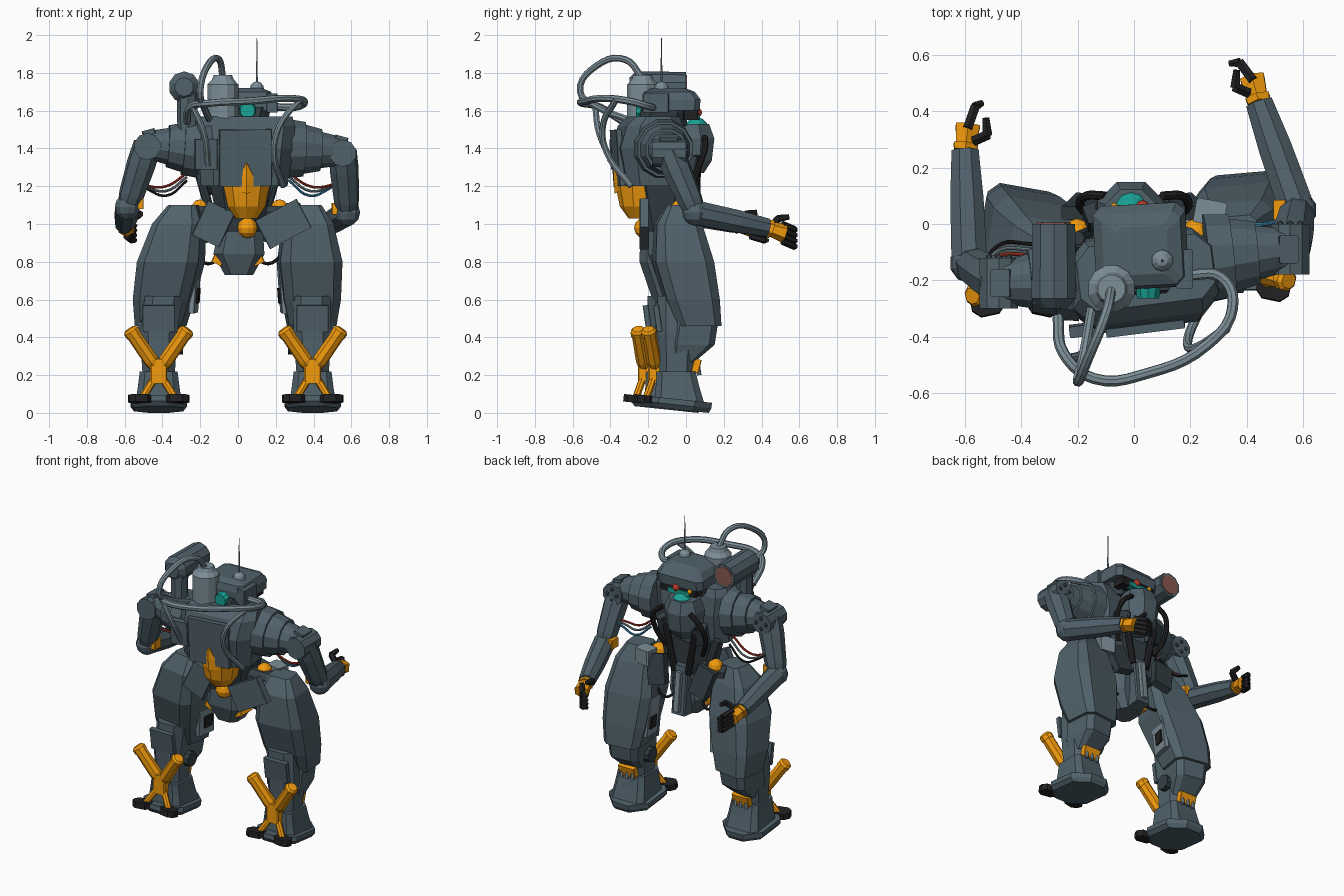
import bpy, bmesh, math
from math import pi, sin, cos, radians
from mathutils import Vector as V, Matrix as M

if "Cube" in bpy.data.objects:
    bpy.data.objects.remove(bpy.data.objects["Cube"])

def mat(name, c):
    m = bpy.data.materials.new(name)
    m.diffuse_color = (*c, 1)
    m.use_nodes = True
    m.node_tree.nodes["Principled BSDF"].inputs["Base Color"].default_value = m.diffuse_color
    return m

BLUE = mat("slate", (.08, .12, .145))
DARK = mat("dark_slate", (.035, .05, .06))
PALE = mat("pale_steel", (.2, .27, .31))
BLACK = mat("black", (.015, .015, .017))
ORANGE = mat("orange", (.9, .33, .004))
TEAL = mat("teal", (.01, .36, .3))
RED = mat("red", (.45, .04, .02))
LENS = mat("lens", (.25, .1, .08))
CABLE = mat("blue_cable", (.05, .25, .45))
I = M.Identity(4)

def rings(name, loops, m):
    """Skin a list of equal-length vertex loops and cap the ends."""
    bm = bmesh.new()
    vs = [[bm.verts.new(p) for p in l] for l in loops]
    n = len(vs[0])
    for a, b in zip(vs, vs[1:]):
        for i in range(n):
            bm.faces.new((a[i], a[(i+1) % n], b[(i+1) % n], b[i]))
    bm.faces.new(vs[0]); bm.faces.new(vs[-1])
    bmesh.ops.recalc_face_normals(bm, faces=bm.faces)
    me = bpy.data.meshes.new(name)
    bm.to_mesh(me); bm.free()
    me.materials.append(m)
    o = bpy.data.objects.new(name, me)
    bpy.context.collection.objects.link(o)
    return o

def loft(name, secs, m, T=I, c=.22):
    """Chamfered box sections (z, x0, x1, y0, y1)."""
    loops = []
    for z, x0, x1, y0, y1 in secs:
        k = c * min(x1 - x0, y1 - y0)
        pts = [(x0+k, y0), (x1-k, y0), (x1, y0+k), (x1, y1-k), (x1-k, y1), (x0+k, y1), (x0, y1-k), (x0, y0+k)]
        loops.append([T @ V((x, y, z)) for x, y in pts])
    return rings(name, loops, m)

def box(name, p, s, m, rot=(0, 0, 0), c=.08):
    R = M.Translation(p)
    for a, ax in zip(rot, 'XYZ'):
        R = R @ M.Rotation(radians(a), 4, ax)
    x, y, z = (k / 2 for k in s)
    return loft(name, [(-z, -x, x, -y, y), (z, -x, x, -y, y)], m, R, c)

def turn(name, a, b, prof, m, n=8):
    """Turned shape along a-b from (fraction, radius) pairs."""
    a, b = V(a), V(b)
    q = (b - a).to_track_quat('Z', 'Y')
    loops = [[a.lerp(b, t) + q @ V((r*cos(2*pi*(i+.5)/n), r*sin(2*pi*(i+.5)/n), 0)) for i in range(n)]
             for t, r in prof]
    return rings(name, loops, m)

def rod(name, a, b, r, m, r2=None, n=8):
    return turn(name, a, b, [(0, r), (1, r if r2 is None else r2)], m, n)

def ball(name, p, r, m, n=10, d=(0, 0, 1)):
    p, d = V(p), V(d) * r
    prof = [((1 - cos(pi*k/6)) / 2, max(r*sin(pi*k/6), r*.05)) for k in range(7)]
    return turn(name, p - d, p + d, prof, m, n)

def hose(name, pts, r, m):
    cu = bpy.data.curves.new(name, 'CURVE')
    cu.dimensions = '3D'
    cu.bevel_depth, cu.bevel_resolution, cu.resolution_u = r, 2, 5
    cu.use_fill_caps = True
    sp = cu.splines.new('BEZIER')
    sp.bezier_points.add(len(pts) - 1)
    for bp, p in zip(sp.bezier_points, pts):
        bp.co = p
        bp.handle_left_type = bp.handle_right_type = 'AUTO'
    cu.materials.append(m)
    o = bpy.data.objects.new(name, cu)
    bpy.context.collection.objects.link(o)
    bpy.ops.object.select_all(action='DESELECT')
    o.select_set(True)
    bpy.context.view_layer.objects.active = o
    bpy.ops.object.convert(target='MESH')
    bpy.context.object.data.polygons.foreach_set("use_smooth", [False] * len(bpy.context.object.data.polygons))

# torso, slightly turned
T = M.Translation((.02, -.16, 0)) @ M.Rotation(radians(7), 4, 'Z')
loft("torso", [(1.2, -.23, .23, -.17, .1), (1.4, -.25, .26, -.21, .13), (1.52, -.25, .27, -.18, .12), (1.57, -.22, .26, -.13, .1)], BLUE, T)
box("back_panel", (.04, -.362, 1.35), (.28, .03, .3), BLUE, (4, 0, 7))
box("side_panel", (-.17, -.375, 1.37), (.12, .04, .16), BLUE, (3, 0, 7))
turn("chest", (-.01, .03, 1.27), (-.01, .03, 1.53), [(0, .07), (.25, .115), (.7, .13), (1, .1)], BLUE)
ball("chest_dome", (-.01, .055, 1.5), .065, TEAL)
loft("waist", [(.96, -.1, .13, -.22, 0), (1.22, -.15, .18, -.28, .02)], DARK)
for s in (-1, 1):
    rod("chest_strut", (s*.12, .06, 1.36), (s*.05, .05, 1.02), .022, BLACK)
    rod("waist_piston", (s*.2, -.05, 1.25), (s*.13, -.02, 1.0), .025, DARK)
    box("chest_vent", (s*.13, .03, 1.3), (.09, .07, .12), DARK, (-15, 0, -s*20))
    hose("chest_hose", [(s*.1, .1, 1.46), (s*.17, .1, 1.4), (s*.19, .06, 1.28), (s*.14, .02, 1.16)], .016, BLACK)

# orange tail pod
turn("tail_pod", (.045, -.245, 1.03), (.045, -.245, 1.21), [(0, .06), (.35, .105), (1, .13)], ORANGE, 10)
turn("pod_spike", (.045, -.31, 1.2), (.045, -.38, 1.32), [(0, .078), (.5, .045), (1, .004)], ORANGE, 6)
ball("pod_joint", (.05, -.22, .98), .055, ORANGE)

# pelvis and skirts
loft("pelvis", [(.73, -.07, .08, -.16, 0), (.84, -.13, .14, -.2, .02), (1.0, -.1, .13, -.2, .02)], BLUE)
box("pelvis_front", (0, .03, .9), (.1, .09, .32), BLUE, (6, 0, 0))
box("pelvis_ridge", (0, .08, .9), (.04, .04, .26), PALE, (6, 0, 0))
rod("hip_axle", (-.28, -.06, 1.04), (.34, -.06, 1.04), .06, DARK)
box("back_skirt_left", (-.13, -.22, 1.0), (.16, .05, .2), BLUE, (0, 25, 0))
box("back_skirt_right", (.24, -.22, 1.0), (.25, .05, .17), BLUE, (0, -28, 0))
box("hip_box", (.27, .04, 1.06), (.11, .09, .1), PALE, (0, 0, -10))
for s in (-1, 1):
    box("front_skirt", (s*.17, .06, 1.0), (.13, .05, .19), DARK, (15, s*15, 0))
    ball("hip_joint", (s*.21 + .01, -.03, 1.08), .05, ORANGE)
    box("pelvis_trim", (s*.1, -.1, .82), (.06, .12, .07), ORANGE, (0, -s*25, 0))
    hose("hip_cable", [(s*.1, -.03, .82), (s*.16, 0, .79), (s*.24, -.02, .84)], .009, BLACK)

# head
H = M.Translation((.02, -.1, 0)) @ M.Rotation(radians(3), 4, 'Z')
loft("neck", [(1.52, -.12, .13, -.16, .1), (1.62, -.13, .15, -.14, .1)], DARK, H)
loft("head", [(1.6, -.16, .17, -.13, .165), (1.66, -.16, .17, -.13, .17), (1.7, -.13, .15, -.12, .14), (1.72, -.08, .1, -.08, .09)], BLUE, H, .1)
box("visor", (.02, .02, 1.575), (.26, .08, .05), BLACK, (0, 0, 3))
box("visor_glass", (.01, .05, 1.565), (.16, .04, .03), TEAL, (0, 0, 3))
ball("red_eye", (.03, .06, 1.59), .025, RED)
ball("small_eye", (-.07, .06, 1.585), .015, ORANGE)
rod("back_lamp", (.05, -.2, 1.6), (.05, -.265, 1.6), .055, TEAL, .04, 10)
box("head_side_box", (.18, -.16, 1.64), (.06, .14, .1), BLUE)

# antenna and canister
ball("antenna_base", (.1, -.13, 1.715), .04, PALE)
rod("antenna", (.1, -.13, 1.73), (.1, -.13, 1.985), .006, PALE, .002, 6)
turn("canister", (-.08, -.23, 1.53), (-.08, -.23, 1.79), [(0, .085), (.8, .085), (.9, .06), (1, .05)], PALE, 12)

# shoulder lamp
turn("searchlight", (-.285, -.3, 1.725), (-.285, 0, 1.725), [(0, .05), (.12, .083), (1, .08)], BLUE, 10)
rod("searchlight_lens", (-.285, -.02, 1.725), (-.285, .005, 1.725), .065, LENS, n=10)
rod("searchlight_neck", (-.265, -.25, 1.45), (-.27, -.24, 1.7), .055, BLUE)

# large hoses
hose("hose_arch", [(-.08, -.23, 1.77), (-.1, -.32, 1.87), (-.16, -.47, 1.84), (-.2, -.56, 1.7), (-.18, -.47, 1.62), (-.15, -.3, 1.55)], .018, PALE)
hose("hose_collar", [(-.27, -.33, 1.54), (-.25, -.46, 1.62), (-.14, -.55, 1.64), (.05, -.53, 1.65), (.26, -.43, 1.665), (.35, -.3, 1.65), (.31, -.19, 1.62), (.19, -.18, 1.62)], .02, PALE)
hose("hose_right", [(.33, -.37, 1.66), (.22, -.44, 1.52), (.19, -.42, 1.38), (.24, -.29, 1.2)], .017, PALE)
hose("hose_left", [(-.24, -.48, 1.62), (-.18, -.46, 1.48), (-.16, -.38, 1.31)], .017, PALE)

# arms
def arm(side, s, root, sh, el, wr, palm, tip):
    root, sh, el, wr, palm, tip = map(V, (root, sh, el, wr, palm, tip))
    turn(side + "_shoulder_cone", root, sh, [(0, .16), (.3, .15), (.3, .135), (.6, .115), (.6, .1), (1, .075)], BLUE, 12)
    rod(side + "_shoulder", sh + V((0, -.09, -.01)), sh + V((0, .09, -.01)), .072, BLUE, n=10)
    box(side + "_shoulder_cap", sh + V((-s*.01, 0, .055)), (.07, .1, .05), BLUE, (0, s*15, 0))
    for k in range(4):
        a = pi*k/2
        ball(side + "_bolt", sh + V((.035*cos(a), .09, .035*sin(a) - .01)), .013, DARK, 6)
    turn(side + "_upper_arm", sh, el, [(0, .075), (.3, .078), (.8, .068), (1, .055)], BLUE)
    ball(side + "_elbow", el, .07, BLUE)
    box(side + "_elbow_cuff", el + V((-s*.06, 0, .02)), (.05, .07, .06), ORANGE)
    turn(side + "_forearm", el - (wr - el)*.08, wr, [(0, .05), (.12, .068), (.6, .064), (1, .052)], BLUE)
    turn(side + "_hand", wr, palm, [(0, .045), (.25, .05), (.25, .04), (1, .05)], ORANGE, 6)
    for k in range(4):
        z = V((0, 0, .045 - .03*k))
        mid = palm.lerp(tip, .45) + z + (palm - wr)*.35
        rod(side + "_finger", palm + z - (palm - wr)*.1, mid, .019, BLACK, n=6)
        rod(side + "_fingertip", mid, tip + z*.8, .018, BLACK, .012, 6)
    t = wr.lerp(palm, .4) + V((-s*.03, 0, .03))
    k = t + V((-s*.045, .02, .03))
    rod(side + "_thumb", t, k, .02, BLACK, n=6)
    rod(side + "_thumb_tip", k, k + V((s*.005, .06, .01)), .02, BLACK, .014, 6)
    # loose cables under the shoulder
    for i, m in enumerate((RED, PALE, CABLE if s > 0 else BLACK)):
        y = root.y + .07 + .02*i
        hose(side + "_arm_cable", [(s*.27, y, 1.27 - .02*i), (s*.38, y + .01, 1.2 - .025*i), (s*.47, y + .01, 1.2 - .01*i), (s*.55, el.y - .02, 1.24)], .007, m)

arm("left", -1, (-.21, -.19, 1.4), (-.48, -.21, 1.42), (-.585, -.14, 1.09), (-.6, .26, 1.0), (-.59, .35, .98), (-.54, .43, .95))
arm("right", 1, (.26, -.12, 1.4), (.555, -.09, 1.385), (.58, .05, 1.06), (.445, .43, .98), (.42, .52, .95), (.34, .57, .92))

# legs
def leg(side, s, hip, foot, oy, yaw):
    cx = lambda z: hip + (foot - hip) * min(1, (1.1 - z) / .6)
    def sec(z, w, y0, y1):
        return (z, cx(z) - w, cx(z) + w, y0 + oy, y1 + oy)
    def p(x, y, z):
        return (foot + x, y + oy, z)
    o = V((cx(.7), oy, 0))
    Y = M.Translation(o) @ M.Rotation(radians(yaw), 4, 'Z') @ M.Translation(-o)
    loft(side + "_thigh", [sec(1.1, .075, -.11, .02), sec(1.0, .13, -.17, .07), sec(.8, .165, -.18, .13), sec(.6, .15, -.12, .16), sec(.46, .125, -.06, .17)], BLUE, Y, .16)
    loft(side + "_knee_guard", [sec(.52, .11, -.08, .16), sec(.36, .1, -.1, .135), sec(.27, .075, -.1, .03)], BLUE, Y, .16)
    box(side + "_inner_plate", (cx(.68) - s*.15, .02 + oy, .66), (.03, .13, .26), PALE, (4, -s*4, yaw))
    box(side + "_inner_vent", (cx(.68) - s*.162, .03 + oy, .62), (.02, .07, .08), BLACK, (4, -s*4, yaw))
    loft(side + "_shin", [sec(.62, .1, -.16, .05), sec(.42, .1, -.16, .05), sec(.2, .085, -.15, .03)], BLUE)
    box(side + "_calf_plate", p(0, -.16, .5), (.17, .03, .14), BLUE, (8, 0, 0))
    rod(side + "_knee_joint", p(-s*.13, -.03, .36), p(s*.06, -.03, .36), .05, DARK, n=10)
    box(side + "_ankle_plate", p(0, .045, .25), (.12, .04, .07), ORANGE, (-15, 0, 0))
    for k in (-1, 0, 1):
        rod(side + "_ankle_pin", p(k*.04, .06, .2), p(k*.04, .05, .27), .012, PALE, n=6)
    loft(side + "_boot", [(z, foot - w, foot + w, a + oy, b + oy) for z, w, a, b in ((.22, .1, -.165, .04), (.14, .11, -.17, .06), (.04, .125, -.18, .09))], BLUE, I, .14)
    # sole tips down toward the toe
    S = M.Translation(p(0, .11, 0)) @ M.Rotation(radians(-6), 4, 'X')
    loft(side + "_sole", [(0, -.13, .13, -.34, 0), (.025, -.15, .15, -.36, .012), (.055, -.15, .15, -.36, .012)], BLUE, S, .3)
    # crossed thrusters with black heel pads
    c = V(p(0, -.17, .22))
    box(side + "_thruster_hub", c, (.09, .08, .13), ORANGE)
    for k in (-1, 1):
        turn(side + "_thruster", c, c + V((k*.155, -.04, .225)), [(0, .025), (.25, .04), (.85, .038), (.85, .042), (.95, .042), (1, .03)], ORANGE)
        rod(side + "_heel_strut", c, c + V((k*.085, -.05, -.14)), .02, ORANGE)
        box(side + "_heel_pad", c + V((k*.1, -.065, -.145)), (.12, .09, .04), BLACK, (-6, 0, -k*12), .3)

leg("left", -1, -.28, -.42, -.045, -10)
leg("right", 1, .36, .395, .01, 5)
